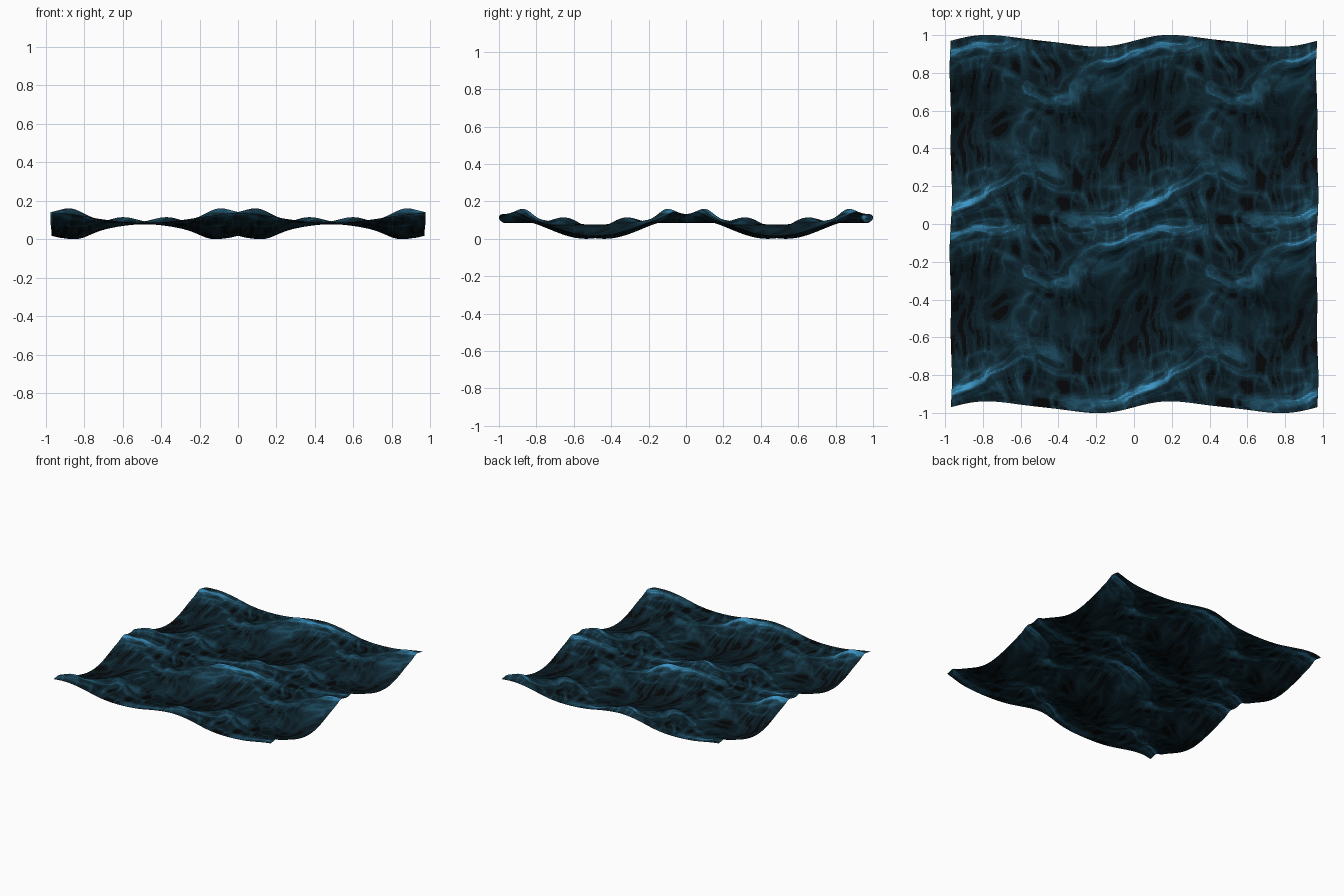
import bpy, bmesh, math, random

if "Cube" in bpy.data.objects:
    bpy.data.objects.remove(bpy.data.objects["Cube"])

random.seed(4)
T = 0.97          # size of one repeating water tile
N = 134           # grid cells per tile side
TAU = 2 * math.pi


def wrap(d):
    return (d + T / 2) % T - T / 2


def bump(x, y, cx, cy, sx, sy, tilt=0.0):
    """Periodic soft bump, plus its copy turned half way round."""
    total = 0
    for s in (1, -1):
        dx = wrap(x - s * cx)
        dy = wrap(y - s * cy - tilt * dx)
        total += math.exp(-(dx / sx) ** 2 / 2 - (dy / sy) ** 2 / 2)
    return total


# x, y, width x, width y, tilt, height
BUMPS = [
    (0.10, 0.085, 0.06, 0.036, 0.15, 0.031),   # main crest
    (0.0, 0.065, 0.08, 0.03, 0.1, 0.008),      # crest between peaks
    (0.36, 0.31, 0.08, 0.05, -0.4, 0.032),     # curling wave
    (0.22, 0.24, 0.06, 0.06, 0.6, 0.012),      # side swell
    (0.14, 0.55, 0.06, 0.14, 0.0, -0.020),     # trough
    (0.0, 0.485, 0.02, 0.16, 0.0, 0.003),      # thin rib between troughs
]


def height(x, y):
    c = (1 + math.cos(TAU * x / T)) / 2
    z = 0.080 - 0.009 * c + math.cos(TAU * y / T) * (0.003 + 0.045 * c)
    return z + sum(b[5] * bump(x, y, *b[:5]) for b in BUMPS)


def make_noise(nx, ny):
    """Smooth random field that repeats with the tile."""
    g = [[random.random() for _ in range(ny)] for _ in range(nx)]

    def field(x, y):
        a, b = x / T * nx, y / T * ny
        i, j = math.floor(a), math.floor(b)
        f, h = a - i, b - j
        f, h = f * f * (3 - 2 * f), h * h * (3 - 2 * h)
        p = lambda m, n: g[m % nx][n % ny]
        return ((p(i, j) * (1 - f) + p(i + 1, j) * f) * (1 - h)
                + (p(i, j + 1) * (1 - f) + p(i + 1, j + 1) * f) * h)
    return field


warp_a, warp_b, fine = make_noise(4, 4), make_noise(5, 5), make_noise(14, 14)
upright = [make_noise(16, 6), make_noise(28, 9), make_noise(9, 13)]
along = [make_noise(7, 30), make_noise(11, 52)]

# Line of the breaking crest, curling at its end
CREST = [(-0.34, 0.02), (-0.17, 0.04), (0, 0.06), (0.17, 0.10), (0.29, 0.19),
         (0.36, 0.29), (0.45, 0.32), (0.56, 0.26)]


def crest_coords(x, y):
    """Distance along and signed distance from the nearest crest line."""
    best = (0, 9)
    for s in (1, -1):
        run = 0
        for (ax, ay), (bx, by) in zip(CREST, CREST[1:]):
            ex, ey = bx - ax, by - ay
            length = math.hypot(ex, ey)
            px = wrap(s * x - (ax + bx) / 2) + ex / 2
            py = wrap(s * y - (ay + by) / 2) + ey / 2
            t = max(0, min(1, (px * ex + py * ey) / length ** 2))
            d = math.hypot(px - t * ex, py - t * ey)
            if d < abs(best[1]):
                best = (run + t * length + s * 2.3, math.copysign(d, ex * py - ey * px))
            run += length
    return best


def ridge(v, p):
    return (1 - abs(2 * v - 1)) ** p


def brightness(x, y, z):
    """Foam strands, gathered along the breaking crests."""
    k = 0.03 * (fine(x, y) - 0.5)
    wx = x + k + 0.14 * (warp_a(x, y) - 0.5) + 0.05 * math.sin(TAU * y / T)
    wy = y + k + 0.14 * (warp_b(x, y) - 0.5) - 0.04 * math.sin(TAU * x / T)
    lines = sum(ridge(s(wx, wy), 3) for s in upright) / 3
    run, d = crest_coords(x + 0.5 * k, y - 0.5 * k)
    d += 0.05 * (warp_a(run, x) - 0.5)
    near = math.exp(-(d / 0.065) ** 2)
    core = math.exp(-(d / 0.018) ** 2)
    foam = sum(ridge(s(run, d), 2) for s in along) / 2
    high = max(0, min(1, z / 0.15))
    return (lines * (1 - 0.7 * near) * (0.25 + 0.6 * high)
            + near * foam * (0.25 + 0.5 * high) + core * (0.08 + 0.32 * high ** 2))


# Materials from deep water to bright foam
STEPS = 12
stops = [(0.001, 0.0015, 0.002), (0.005, 0.024, 0.038),
         (0.014, 0.090, 0.155), (0.045, 0.300, 0.560)]
mats = []
for k in range(STEPS):
    t = k / (STEPS - 1) * 3
    i = min(int(t), 2)
    col = [a + (b - a) * (t - i) for a, b in zip(stops[i], stops[i + 1])]
    m = bpy.data.materials.new(f"water_{k}")
    m.diffuse_color = (*col, 1)
    m.use_nodes = True
    m.node_tree.nodes["Principled BSDF"].inputs["Base Color"].default_value = m.diffuse_color
    mats.append(m)

# One tile of water, swayed sideways by the wave motion
heights = [[height(i / N * T, j / N * T) for j in range(N + 1)] for i in range(N + 1)]
lo = min(map(min, heights))
hi = max(map(max, heights))
bm = bmesh.new()
grid = []
for i in range(N + 1):
    row = []
    for j in range(N + 1):
        x, y = i / N * T, j / N * T
        u, v = TAU * x / T, TAU * y / T
        sway_x = 0.004 * math.sin(v) + 0.003 * math.sin(2 * v)
        sway_y = 0.029 * math.sin(u) + 0.006 * math.sin(2 * u)
        z = (heights[i][j] - lo) / (hi - lo) * 0.16
        row.append(bm.verts.new((x - T + sway_x, y - T + sway_y, z)))
    grid.append(row)
for i in range(N):
    for j in range(N):
        f = bm.faces.new((grid[i][j], grid[i + 1][j], grid[i + 1][j + 1], grid[i][j + 1]))
        f.smooth = True
        b = brightness((i + 0.5) / N * T, (j + 0.5) / N * T, grid[i][j].co.z)
        f.material_index = max(0, min(STEPS - 1, int(b * STEPS * 1.1)))
me = bpy.data.meshes.new("water_surface")
bm.to_mesh(me)
bm.free()
for m in mats:
    me.materials.append(m)
water = bpy.data.objects.new("water_surface", me)
bpy.context.collection.objects.link(water)

# Repeat the tile two by two
for axis in (0, 1):
    arr = water.modifiers.new("repeat", 'ARRAY')
    arr.count = 2
    arr.use_relative_offset = False
    arr.use_constant_offset = True
    arr.constant_offset_displace = [T if a == axis else 0 for a in range(3)]
    arr.use_merge_vertices = True
    arr.merge_threshold = 0.0005
